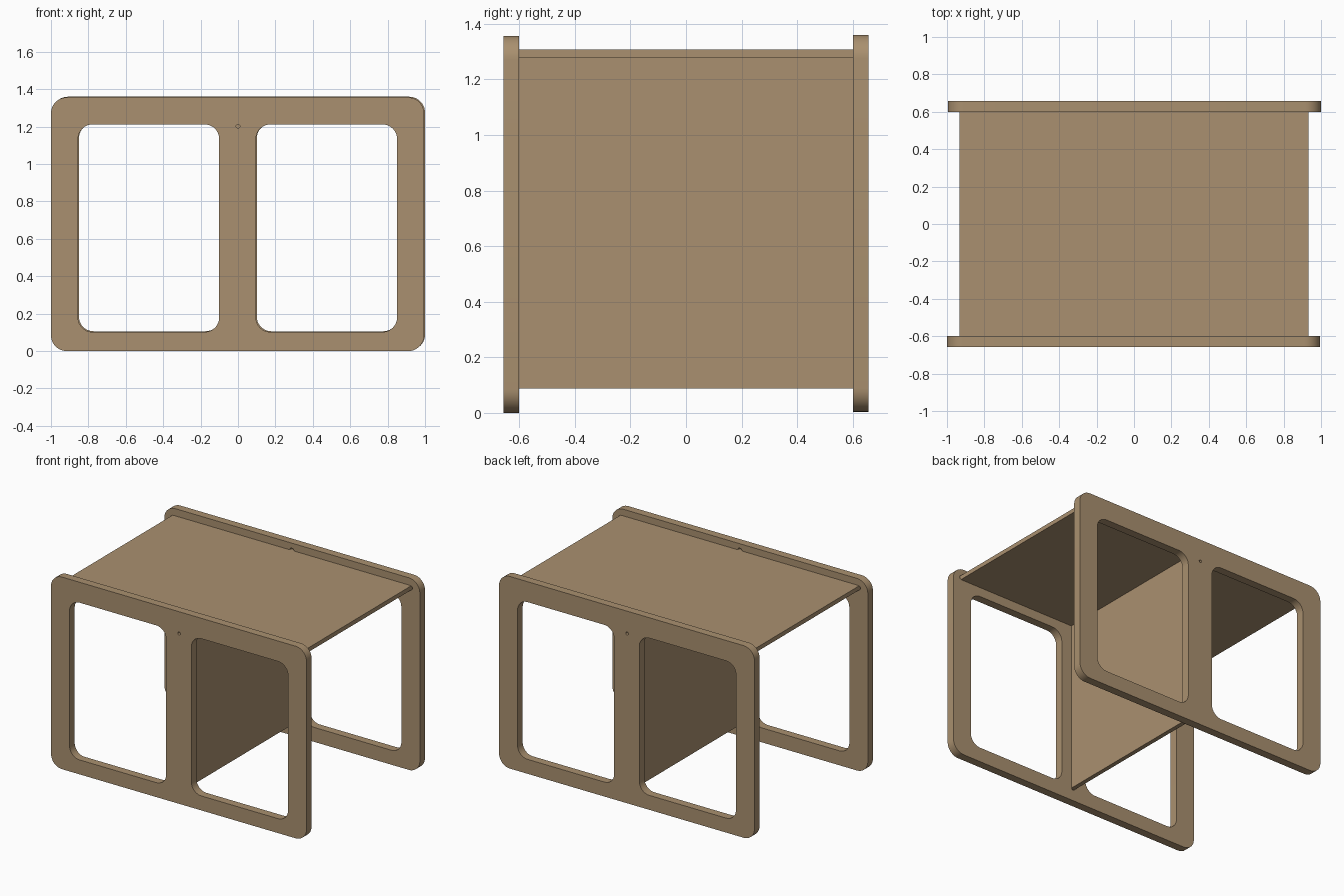
import bpy, bmesh, math

if "Cube" in bpy.data.objects:
    bpy.data.objects.remove(bpy.data.objects["Cube"])

wood = bpy.data.materials.new("wood")
wood.diffuse_color = (0.40, 0.28, 0.16, 1)
wood.use_nodes = True
wood.node_tree.nodes["Principled BSDF"].inputs["Base Color"].default_value = wood.diffuse_color


def rounded_prism(name, x0, x1, z0, z1, y0, y1, r, seg=10):
    """Rounded rectangle in XZ, extruded along Y."""
    bm = bmesh.new()
    verts = []
    corners = [(x1 - r, z1 - r, 0), (x0 + r, z1 - r, 90),
               (x0 + r, z0 + r, 180), (x1 - r, z0 + r, 270)]
    for cx, cz, start in corners:
        for i in range(seg + 1):
            a = math.radians(start + 90 * i / seg)
            verts.append(bm.verts.new((cx + r * math.cos(a), y0, cz + r * math.sin(a))))
    bmesh.ops.remove_doubles(bm, verts=bm.verts[:], dist=1e-6)
    face = bm.faces.new([v for v in verts if v.is_valid])
    ext = bmesh.ops.extrude_face_region(bm, geom=[face])
    for v in ext["geom"]:
        if isinstance(v, bmesh.types.BMVert):
            v.co.y = y1
    bmesh.ops.recalc_face_normals(bm, faces=bm.faces[:])
    me = bpy.data.meshes.new(name)
    bm.to_mesh(me)
    bm.free()
    ob = bpy.data.objects.new(name, me)
    bpy.context.collection.objects.link(ob)
    me.materials.append(wood)
    return ob


def board(name, x0, x1, z0, z1, half_y):
    bpy.ops.mesh.primitive_cube_add(size=1, location=(0.5 * (x0 + x1), 0, 0.5 * (z0 + z1)))
    ob = bpy.context.object
    ob.name = name
    ob.scale = (x1 - x0, 2 * half_y, z1 - z0)
    bpy.ops.object.transform_apply(location=False, rotation=False, scale=True)
    ob.data.materials.append(wood)


def side_frame(name, side, dx, dz):
    inner, outer = side * 0.6, side * 0.657
    panel = rounded_prism(name, -0.9975 + dx, 0.9975 + dx, dz, 1.356 + dz, inner, outer, 0.085)
    lo, hi = min(inner, outer) - 0.1, max(inner, outer) + 0.1
    g0, g1 = inner - side * 0.05, inner + side * 0.02
    cutters = [
        # two window openings and the screw hole
        rounded_prism("window_left", -0.853 + dx, -0.098 + dx, 0.102 + dz, 1.212 + dz, lo, hi, 0.078),
        rounded_prism("window_right", 0.098 + dx, 0.853 + dx, 0.102 + dz, 1.212 + dz, lo, hi, 0.078),
        rounded_prism("screw_hole", -0.01, 0.01, 1.192, 1.212, lo, hi, 0.00999, 5),
        # grooves that hold the boards
        rounded_prism("top_groove", -0.942, 0.942, 1.277, 1.309, g0, g1, 0.0155, 5),
        rounded_prism("divider_groove", -0.016, 0.016, 0.078, 1.325, g0, g1, 0.0155, 5),
    ]
    for c in cutters:
        mod = panel.modifiers.new("cut", "BOOLEAN")
        mod.operation = 'DIFFERENCE'
        mod.solver = 'EXACT'
        mod.object = c
    bpy.ops.object.select_all(action='DESELECT')
    panel.select_set(True)
    bpy.context.view_layer.objects.active = panel
    bpy.ops.object.convert(target='MESH')
    bpy.ops.object.shade_smooth_by_angle(angle=math.radians(30))
    for c in cutters:
        bpy.data.objects.remove(c)


# end frames, very slightly offset from each other
side_frame("front_frame", -1, -0.0025, 0.0)
side_frame("back_frame", 1, 0.0025, 0.004)

# table top and the upright divider, with ends seated in the grooves
board("table_top", -0.932, 0.932, 1.278, 1.308, 0.619)
board("divider_panel", -0.015, 0.015, 0.088, 1.278, 0.619)
